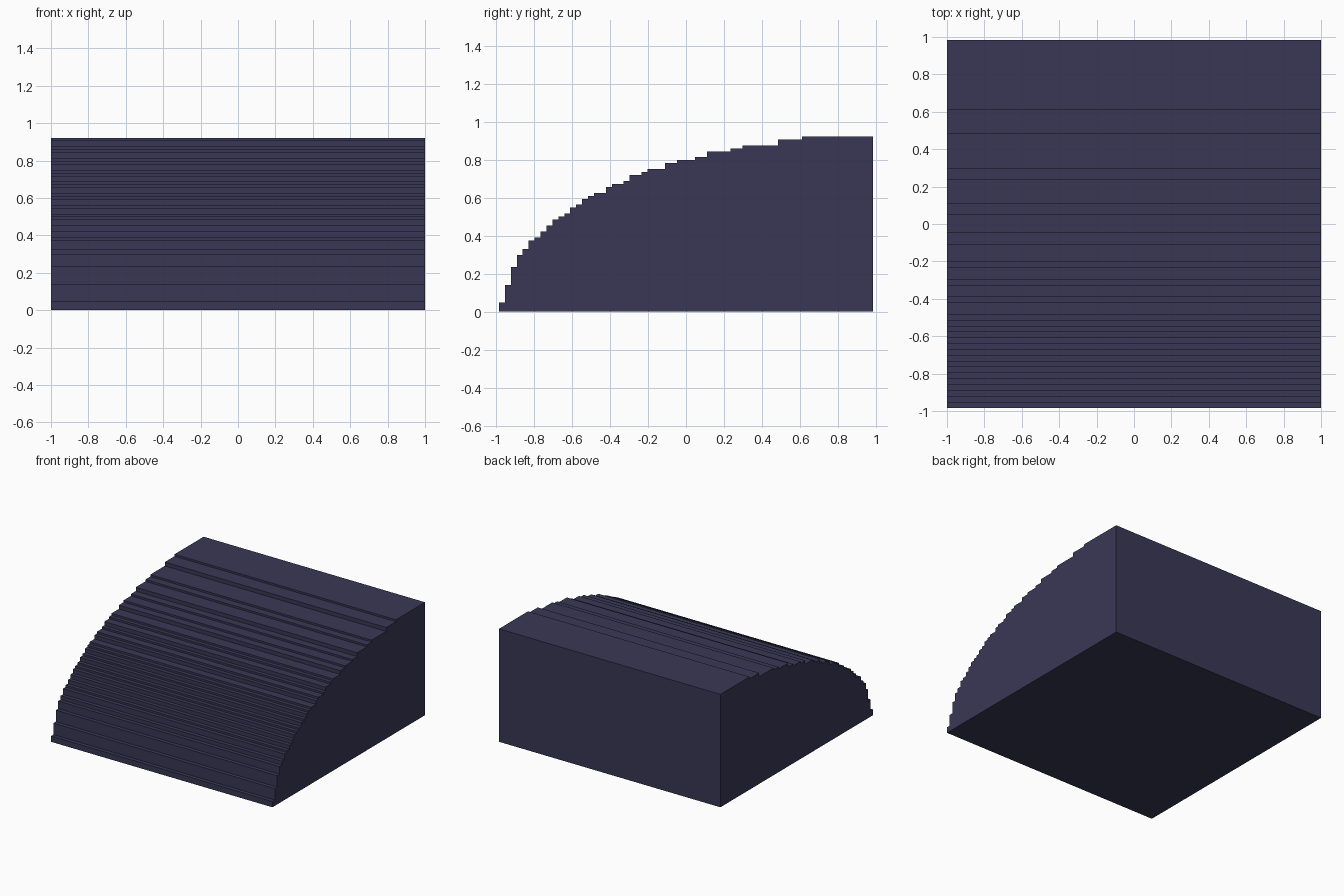
import bpy
import bmesh

cube = bpy.data.objects.get("Cube")
if cube:
    bpy.data.objects.remove(cube, do_unlink=True)

# Indigo material shared by the whole block
mat = bpy.data.materials.new("dark indigo")
mat.use_nodes = True
colour = (0.041, 0.039, 0.092, 1.0)
mat.diffuse_color = colour
bsdf = next(n for n in mat.node_tree.nodes if n.type == 'BSDF_PRINCIPLED')
bsdf.inputs["Base Color"].default_value = colour
bsdf.inputs["Roughness"].default_value = 0.8

# Stair profile: tread starts in 1/32 units, tread heights in 1/64 units
BACK = 63
starts = list(range(17)) + [18, 19, 21, 22, 24, 25, 28, 30, 33, 35, 39, 41, 47, 51]
heights = [3, 9, 15, 19, 21, 24, 25, 27, 29, 31, 32, 33, 35, 36, 38, 39, 40, 42,
           43, 44, 46, 47, 48, 50, 51, 52, 54, 55, 56, 58, 59]

profile = [(0, 0)]
for start, end, height in zip(starts, starts[1:] + [BACK], heights):
    profile += [(start, height), (end, height)]
profile.append((BACK, 0))

# Extrude the profile across the full width
bm = bmesh.new()
side = bm.faces.new([bm.verts.new((-1, (k - BACK / 2) / 32, h / 64)) for k, h in profile])
result = bmesh.ops.extrude_face_region(bm, geom=[side], use_keep_orig=True)
new_verts = [g for g in result["geom"] if isinstance(g, bmesh.types.BMVert)]
bmesh.ops.translate(bm, verts=new_verts, vec=(2, 0, 0))
bmesh.ops.recalc_face_normals(bm, faces=bm.faces)

mesh = bpy.data.meshes.new("stepped_curved_block")
bm.to_mesh(mesh)
bm.free()
mesh.materials.append(mat)
block = bpy.data.objects.new("stepped_curved_block", mesh)
bpy.context.collection.objects.link(block)
